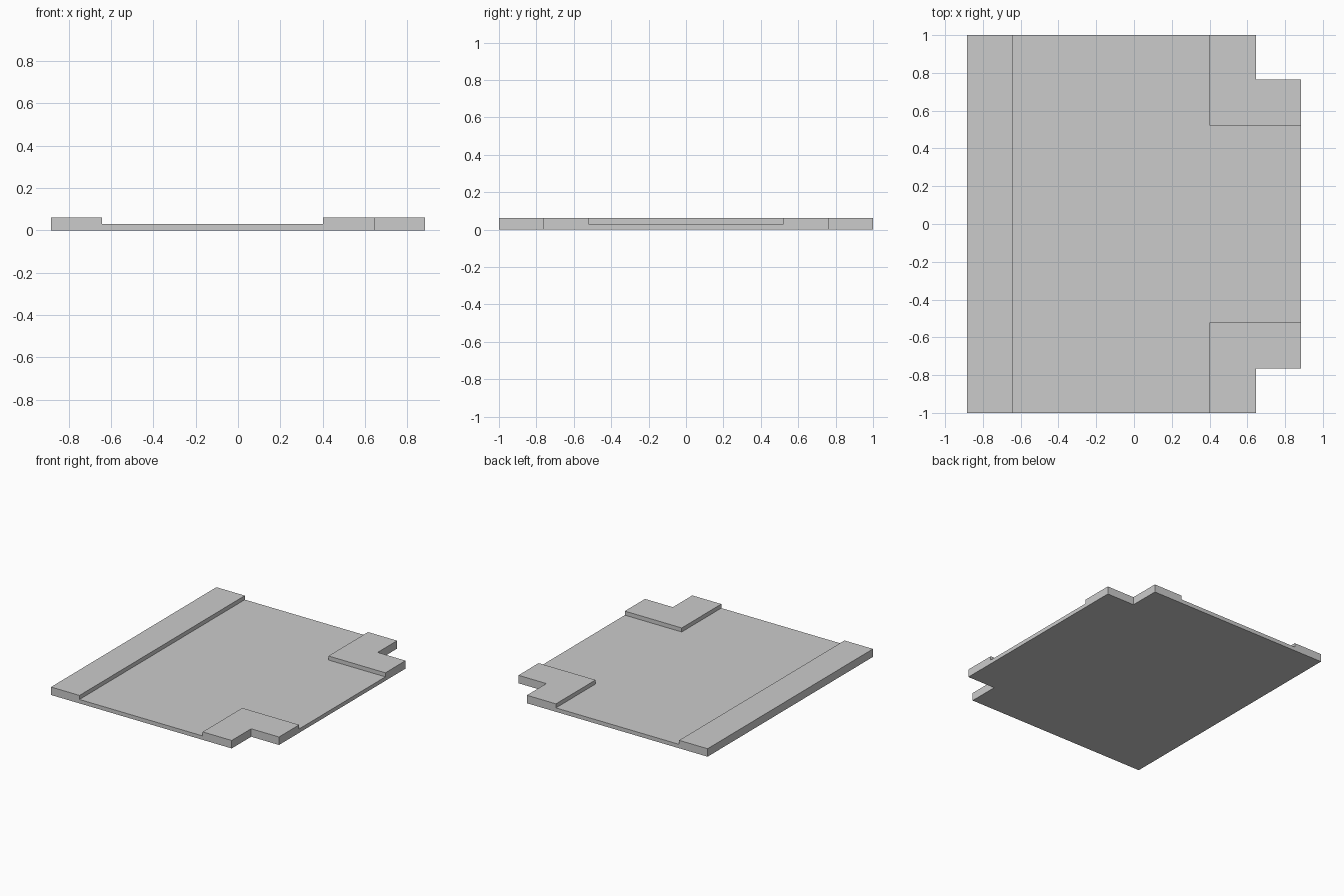
import bpy, bmesh

if "Cube" in bpy.data.objects:
    bpy.data.objects.remove(bpy.data.objects["Cube"])

# Break lines of the plan and of the two height layers
xs = [-0.883, -0.642, 0.401, 0.647, 0.883]
ys = [-1.0, -0.765, -0.521, 0.521, 0.765, 1.0]
zs = [0.0, 0.03, 0.061]


def solid(i, j, k):
    """True where the block (i, j, k) belongs to the panel."""
    if not (0 <= i < 4 and 0 <= j < 5 and 0 <= k < 2):
        return False
    if i == 3 and j in (0, 4):          # notched corners
        return False
    if k == 0:                          # thin floor plate
        return True
    return i == 0 or (i >= 2 and j != 2)  # raised rail and corner pads


# One watertight shell: a face wherever a block meets empty space
bm = bmesh.new()
for i in range(4):
    for j in range(5):
        for k in range(2):
            if not solid(i, j, k):
                continue
            for axis in range(3):
                for side in (0, 1):
                    n = [i, j, k]
                    n[axis] += 1 if side else -1
                    if solid(*n):
                        continue
                    corners = []
                    for a, b in ((0, 0), (1, 0), (1, 1), (0, 1)):
                        c = [i, j, k]
                        c[axis] += side
                        c[(axis + 1) % 3] += a
                        c[(axis + 2) % 3] += b
                        corners.append(bm.verts.new((xs[c[0]], ys[c[1]], zs[c[2]])))
                    bm.faces.new(corners if side else corners[::-1])

# Weld and merge coplanar faces
bmesh.ops.remove_doubles(bm, verts=bm.verts[:], dist=1e-4)
bmesh.ops.dissolve_limit(bm, angle_limit=0.02, verts=bm.verts[:], edges=bm.edges[:])
bmesh.ops.recalc_face_normals(bm, faces=bm.faces[:])

mesh = bpy.data.meshes.new("notched_panel")
bm.to_mesh(mesh)
bm.free()
bpy.context.collection.objects.link(bpy.data.objects.new("notched_panel", mesh))
